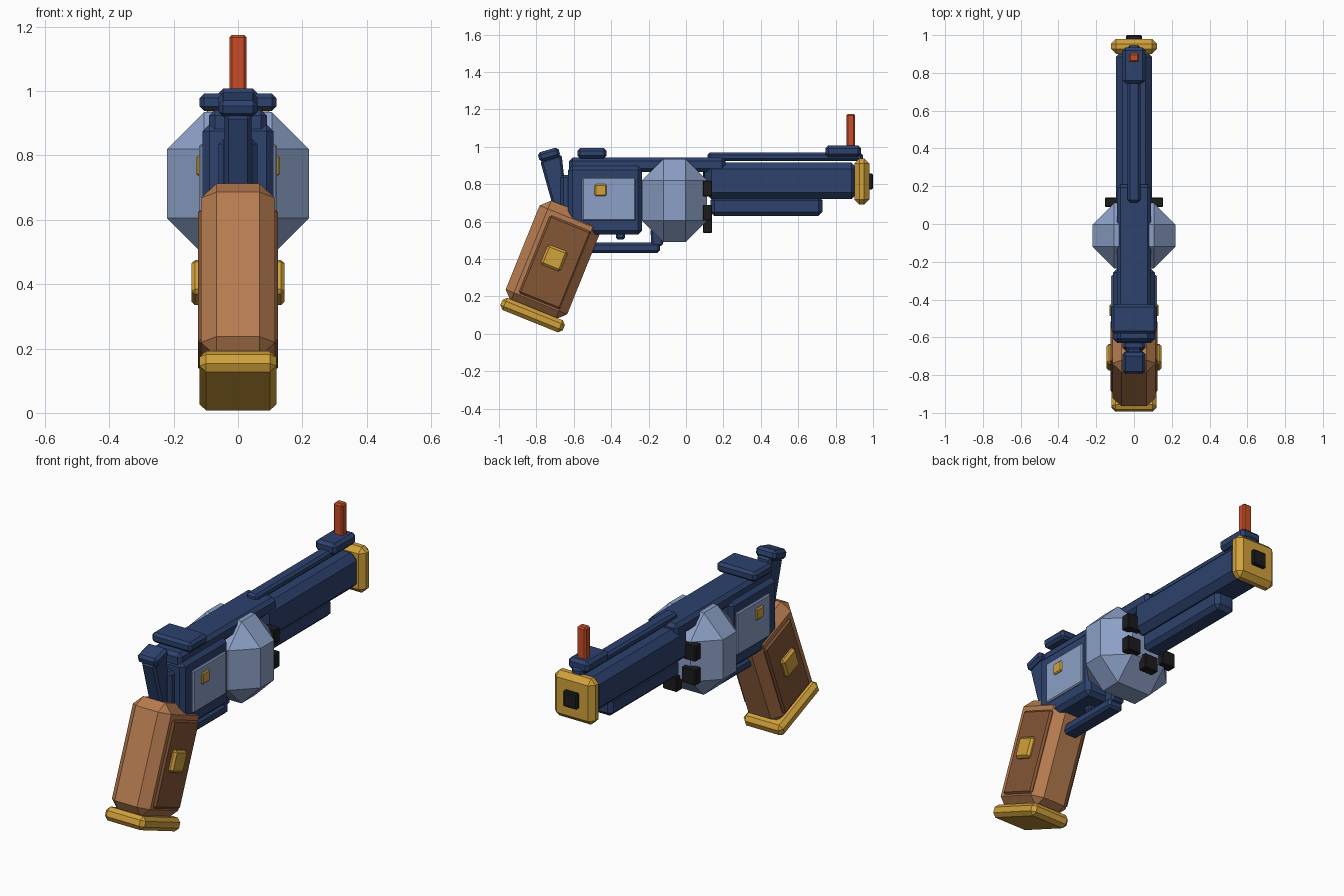
import bpy, bmesh, math
from mathutils import Matrix, Vector

if "Cube" in bpy.data.objects:
    bpy.data.objects.remove(bpy.data.objects["Cube"])


def material(name, rgb):
    m = bpy.data.materials.new(name)
    m.diffuse_color = (*rgb, 1)
    m.use_nodes = True
    m.node_tree.nodes["Principled BSDF"].inputs["Base Color"].default_value = m.diffuse_color
    return m


BLUE = material("blued metal", (0.026, 0.054, 0.155))
STEEL = material("pale steel", (0.26, 0.35, 0.57))
WOOD = material("grip wood", (0.47, 0.20, 0.08))
DARKWOOD = material("dark wood", (0.23, 0.092, 0.036))
GOLD = material("gold", (0.64, 0.36, 0.045))
ORANGE = material("orange", (0.58, 0.075, 0.02))
BLACK = material("black", (0.012, 0.012, 0.014))
TILT = -22  # grip lean in degrees


def finish(name, mat, bm, bevel):
    if bevel:
        bmesh.ops.bevel(bm, geom=bm.edges[:], offset=bevel, segments=1,
                        affect='EDGES', clamp_overlap=True)
    bmesh.ops.recalc_face_normals(bm, faces=bm.faces[:])
    mesh = bpy.data.meshes.new(name)
    bm.to_mesh(mesh)
    bm.free()
    mesh.materials.append(mat)
    ob = bpy.data.objects.new(name, mesh)
    bpy.context.collection.objects.link(ob)
    return ob


def box(name, mat, x, y, z, bevel=0.012, tilt=0):
    """Chamfered box from (low, high) ranges, tilted about its centre."""
    bm = bmesh.new()
    bmesh.ops.create_cube(bm, size=1)
    for v in bm.verts:
        v.co = Vector([c * (r[1] - r[0]) for c, r in zip(v.co, (x, y, z))])
    ob = finish(name, mat, bm, bevel)
    centre = Vector([(r[0] + r[1]) / 2 for r in (x, y, z)])
    ob.data.transform(Matrix.Translation(centre)
                      @ Matrix.Rotation(math.radians(tilt), 4, 'X'))
    return ob


def wide(name, mat, half, y, z, bevel=0.012, tilt=0):
    return box(name, mat, (-half, half), y, z, bevel, tilt)


def tilted(name, mat, x, cy, cz, width, length, bevel):
    """Box in the leaning frame of the grip."""
    return box(name, mat, x, (cy - width / 2, cy + width / 2),
               (cz - length / 2, cz + length / 2), bevel, TILT)


def prism(name, mat, half, profile, bevel=0.012):
    """Side profile in y, z extruded across x."""
    bm = bmesh.new()
    f = bm.faces.new([bm.verts.new((-half, y, z)) for y, z in profile])
    ext = bmesh.ops.extrude_face_region(bm, geom=[f])
    for v in ext["geom"]:
        if isinstance(v, bmesh.types.BMVert):
            v.co.x = half
    return finish(name, mat, bm, bevel)


# Barrel group
wide("barrel", BLUE, 0.095, (0.10, 0.92), (0.72, 0.915), 0.035)
wide("under_barrel_lug", BLUE, 0.06, (0.13, 0.73), (0.63, 0.735), 0.022)
wide("muzzle_block", GOLD, 0.122, (0.90, 0.98), (0.69, 0.938), 0.027)
wide("muzzle_bore", BLACK, 0.042, (0.96, 1.0), (0.772, 0.857), 0.006)
wide("top_rail", BLUE, 0.034, (0.115, 0.945), (0.925, 0.968))
wide("front_sight_base", BLUE, 0.062, (0.745, 0.935), (0.945, 1.008), 0.016)
wide("front_sight_post", ORANGE, 0.027, (0.857, 0.904), (0.98, 1.175), 0.008)

# Frame
wide("top_strap", BLUE, 0.09, (-0.625, 0.21), (0.865, 0.942), 0.018)
wide("frame", BLUE, 0.11, (-0.63, -0.235), (0.53, 0.898), 0.022)
wide("frame_back", BLUE, 0.06, (-0.67, -0.60), (0.60, 0.85), 0.015)
wide("rear_sight", BLUE, 0.119, (-0.58, -0.425), (0.938, 0.992), 0.014)

# Cylinder with six chambers
wide("cylinder", STEEL, 0.22, (-0.235, 0.112), (0.49, 0.935), 0.115)
for i in range(6):
    a = math.radians(30 + 60 * i)
    cx, cz = 0.13 * math.cos(a), 0.712 + 0.13 * math.sin(a)
    box(f"chamber_{i + 1}", BLACK, (cx - 0.042, cx + 0.042), (0.09, 0.14),
        (cz - 0.042, cz + 0.042), 0.004)

# Hammer
prism("hammer", BLUE, 0.042,
      [(-0.78, 0.925), (-0.665, 0.96), (-0.63, 0.64), (-0.70, 0.64)])
wide("hammer_spur", BLUE, 0.06, (-0.79, -0.675), (0.932, 0.984), 0.014, 16)

# Trigger and guard
wide("trigger_guard", BLUE, 0.045, (-0.56, -0.14), (0.432, 0.488), 0.013)
prism("guard_front", BLUE, 0.04,
      [(-0.185, 0.455), (-0.12, 0.475), (-0.13, 0.56), (-0.19, 0.56)], 0.01)
wide("trigger", BLUE, 0.022, (-0.375, -0.325), (0.505, 0.56), 0.01)

# Grip
tilted("grip", WOOD, (-0.115, 0.115), -0.709, 0.395, 0.355, 0.58, 0.048)
tilted("butt_cap", GOLD, (-0.119, 0.119), -0.82, 0.10, 0.36, 0.07, 0.02)

# Matching details on both sides
for side, s in (("left", -1), ("right", 1)):
    def span(lo, hi):
        return tuple(sorted((s * lo, s * hi)))
    box(f"side_plate_{side}", STEEL, span(0.10, 0.121), (-0.555, -0.27),
        (0.605, 0.835), 0.006)
    box(f"plate_stud_{side}", GOLD, span(0.11, 0.13), (-0.488, -0.425),
        (0.737, 0.80), 0.006)
    tilted(f"grip_panel_{side}", DARKWOOD, span(0.10, 0.125),
           -0.70, 0.382, 0.24, 0.45, 0.01)
    tilted(f"grip_medallion_{side}", GOLD, span(0.11, 0.145),
           -0.705, 0.405, 0.115, 0.115, 0.012)
